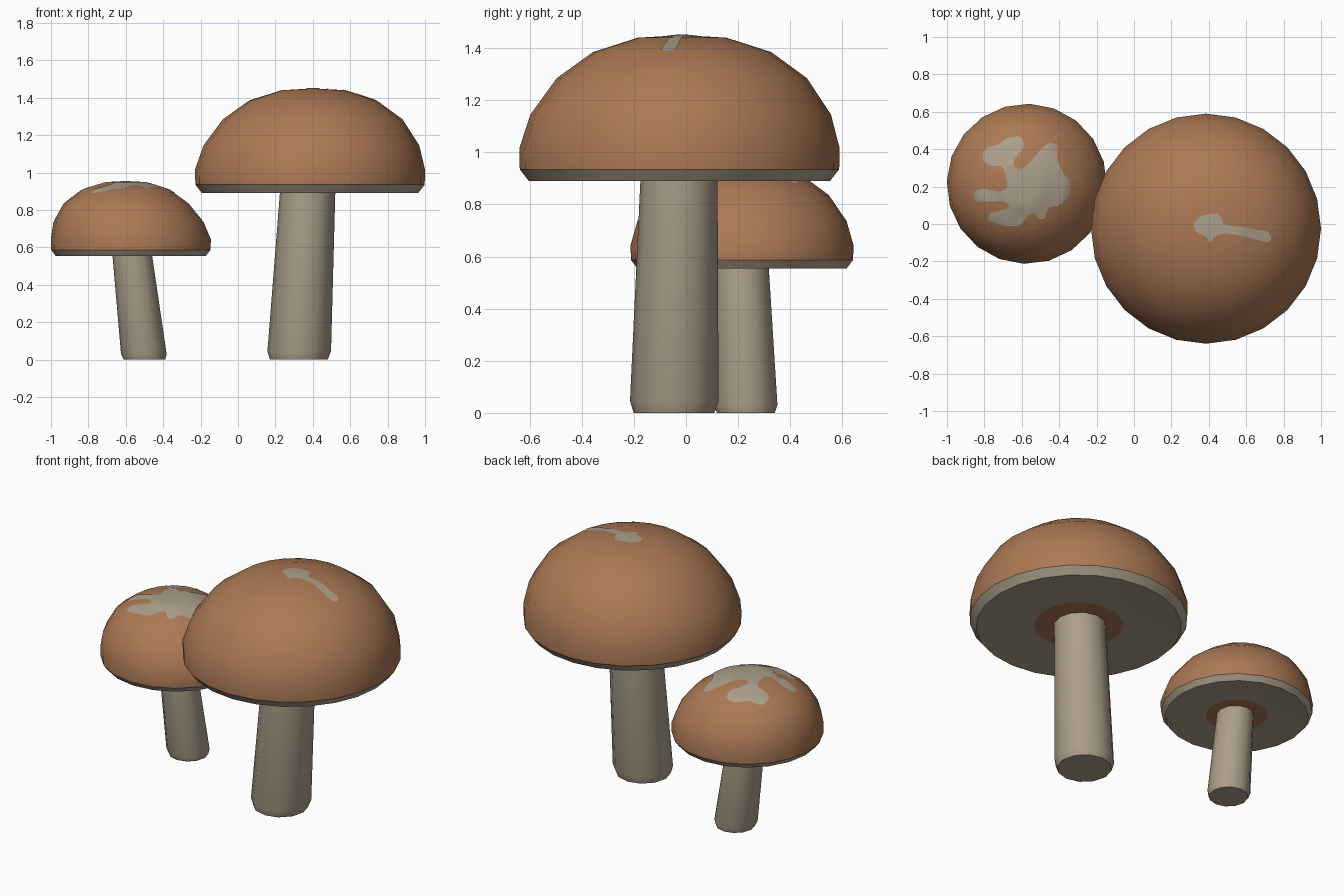
import bpy, bmesh, math
from mathutils import Vector
from mathutils.bvhtree import BVHTree

if "Cube" in bpy.data.objects:
    bpy.data.objects.remove(bpy.data.objects["Cube"])


def material(name, rgb):
    m = bpy.data.materials.new(name)
    m.diffuse_color = (*rgb, 1)
    m.use_nodes = True
    m.node_tree.nodes["Principled BSDF"].inputs["Base Color"].default_value = m.diffuse_color
    return m


BROWN = material("cap brown", (0.41, 0.19, 0.09))
GREY = material("stem beige grey", (0.41, 0.345, 0.255))


def finish(bm, name, mats, angle=35):
    me = bpy.data.meshes.new(name)
    bm.to_mesh(me)
    for m in mats:
        me.materials.append(m)
    me.shade_smooth()
    me.set_sharp_from_angle(angle=math.radians(angle))
    ob = bpy.data.objects.new(name, me)
    bpy.context.collection.objects.link(ob)
    return ob


def lathe(rings, sides, phase=0.0, grey_bands=()):
    """Rings of (cx, cy, z, radius) from bottom to top; radius 0 makes a pole."""
    bm = bmesh.new()
    loops = []
    for cx, cy, z, r in rings:
        n = sides if r > 0 else 1
        loops.append([bm.verts.new((cx + r * math.cos(phase + math.tau * i / sides),
                                    cy + r * math.sin(phase + math.tau * i / sides), z))
                      for i in range(n)])
    for k, (a, b) in enumerate(zip(loops, loops[1:])):
        for i in range(sides):
            j = (i + 1) % sides
            if len(a) == 1:
                vs = (a[0], b[j], b[i])
            elif len(b) == 1:
                vs = (a[i], a[j], b[0])
            else:
                vs = (a[i], a[j], b[j], b[i])
            f = bm.faces.new(vs)
            f.material_index = 1 if k in grey_bands else 0
    bmesh.ops.recalc_face_normals(bm, faces=bm.faces[:])
    return bm


# Cap profile of the large mushroom: (radius, height, lean towards the top)
CAP = [(0, .012, 0), (.25, .010, 0), (.578, 0, 0), (.613, .045, 0), (.615, .125, 0),
       (.577, .255, .45), (.48, .395, .9), (.342, .495, 1), (.17, .55, 1), (0, .56, 1)]


def cap(name, x, y, z, scale, lean, sides, phase):
    rings = [(x + lean[0] * t, y + lean[1] * t, z + h * scale[1], r * scale[0])
             for r, h, t in CAP]
    bm = lathe(rings, sides, phase, grey_bands=(1, 2))  # underside and rim are grey
    tree = BVHTree.FromBMesh(bm)
    finish(bm, name, [BROWN, GREY])
    bm.free()
    return tree


def stem(name, base, top, r0, r1, z1, bevel):
    base, top = Vector((*base, 0)), Vector((*top, z1))
    up = base.lerp(top, bevel / z1)
    end = base.lerp(top, 1.05)
    bm = lathe([(*base, 0), (*base, r0 * .91), (*up, r0), (*end, r1), (*end, 0)], 12)
    finish(bm, name, [GREY])
    bm.free()


def patch(name, tree, pts, lift=.003, step=.03):
    """Thin pale patch: an outline seen from above, draped over a cap."""
    smooth = []
    for a, b in zip(pts, pts[1:] + pts[:1]):  # round the corners
        a, b = Vector(a), Vector(b)
        smooth += [a.lerp(b, .2), a.lerp(b, .8)]
    bm = bmesh.new()
    bm.faces.new([bm.verts.new((p.x, p.y, 0)) for p in smooth])
    bmesh.ops.triangulate(bm, faces=bm.faces[:])
    for axis in (0, 1):
        lo = min(p[axis] for p in smooth)
        hi = max(p[axis] for p in smooth)
        no = Vector((1, 0, 0)) if axis == 0 else Vector((0, 1, 0))
        for i in range(1, int((hi - lo) / step) + 1):
            bmesh.ops.bisect_plane(bm, geom=bm.verts[:] + bm.edges[:] + bm.faces[:],
                                   plane_co=no * (lo + i * step), plane_no=no)
    for v in bm.verts:
        hit, normal, _, _ = tree.ray_cast(Vector((v.co.x, v.co.y, 3)), Vector((0, 0, -1)))
        if hit:
            v.co = hit + normal * lift
    bm.normal_update()
    for f in bm.faces:
        if f.normal.z < 0:
            f.normal_flip()
    finish(bm, name, [GREY])
    bm.free()


# Large mushroom
big = cap("large_cap", .385, -.025, .89, (1, 1), (.016, .01), 24, 0)
stem("large_stem", (.325, -.046), (.372, -.027), .17, .147, .89, .045)

# Small mushroom
small = cap("small_cap", -.573, .215, .555, (.696, .71), (-.028, 0), 20, math.radians(-2))
stem("small_stem", (-.5, .23), (-.565, .212), .122, .105, .555, .03)

# Pale patches on the caps
patch("large_cap_patch", big, [
    (.325, -.04), (.32, .01), (.36, .045), (.44, .06), (.47, .03), (.48, -.005), (.57, -.015),
    (.65, -.028), (.72, -.04), (.735, -.08), (.71, -.1), (.64, -.08), (.56, -.06),
    (.48, -.05), (.44, -.06), (.405, -.10), (.385, -.065)])
patch("small_cap_patch", small, [
    (-.81, .34), (-.80, .40), (-.72, .425), (-.67, .465), (-.60, .465), (-.585, .41),
    (-.63, .36), (-.65, .31), (-.60, .29), (-.545, .34), (-.50, .40), (-.45, .435), (-.41, .42),
    (-.415, .35), (-.385, .28), (-.34, .22), (-.345, .155), (-.395, .10), (-.46, .09),
    (-.475, .03), (-.505, .025), (-.535, .065), (-.575, .04), (-.605, -.01), (-.69, -.01),
    (-.78, .015), (-.775, .06), (-.72, .07), (-.66, .09), (-.69, .125), (-.77, .12),
    (-.85, .12), (-.855, .175), (-.80, .19), (-.72, .17), (-.675, .19), (-.68, .24),
    (-.70, .31), (-.77, .31)])
